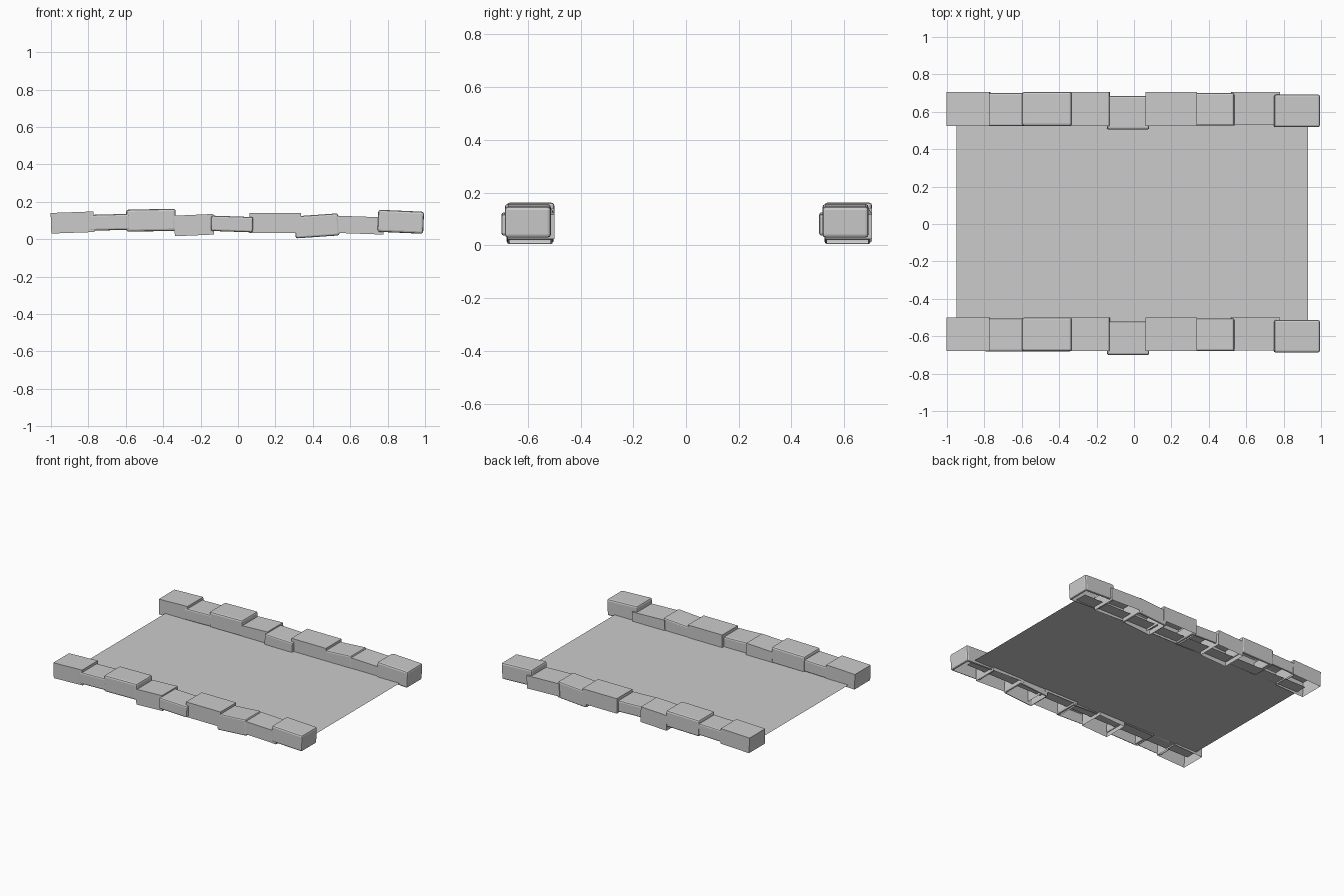
import bpy, bmesh
from math import radians
from mathutils import Matrix, Vector

cube = bpy.data.objects.get("Cube")
if cube:
    bpy.data.objects.remove(cube, do_unlink=True)

stone = bpy.data.materials.new("pale_grey_stone")
stone.use_nodes = True
grey = (0.6, 0.6, 0.6, 1)
stone.diffuse_color = grey
stone.node_tree.nodes["Principled BSDF"].inputs["Base Color"].default_value = grey


def finish(name, bm, place):
    mesh = bpy.data.meshes.new(name)
    bm.to_mesh(mesh)
    bm.free()
    mesh.materials.append(stone)
    obj = bpy.data.objects.new(name, mesh)
    obj.matrix_world = place
    bpy.context.collection.objects.link(obj)


def curb_block(name, centre, size, tilt, bevel):
    """Tilted box without an underside, optionally with chamfered edges."""
    bm = bmesh.new()
    bmesh.ops.create_cube(bm, size=1)
    bmesh.ops.scale(bm, vec=size, verts=bm.verts)
    if bevel:
        bmesh.ops.bevel(bm, geom=bm.edges[:], offset=bevel, segments=2,
                        profile=0.5, affect='EDGES')
    bm.normal_update()
    low = min(bm.faces, key=lambda f: f.calc_center_median().z)
    bmesh.ops.delete(bm, geom=[low], context='FACES')
    finish(name, bm, Matrix.Translation(centre) @ Matrix.Rotation(radians(-tilt), 4, 'Y'))


# Curb stones: centre x, centre z, length, height, tilt, centre y, depth, bevel
stones = [
    (-0.885, 0.089, 0.23, 0.11, 2, -0.59, 0.18, 0),
    (-0.688, 0.09, 0.22, 0.085, 1.5, -0.593, 0.178, 0.01),
    (-0.465, 0.101, 0.265, 0.118, 1, -0.59, 0.182, 0.012),
    (-0.235, 0.075, 0.21, 0.11, 2.5, -0.59, 0.18, 0),
    (-0.032, 0.081, 0.225, 0.082, -2, -0.61, 0.18, 0.01),
    (0.198, 0.087, 0.275, 0.108, 0, -0.59, 0.18, 0),
    (0.422, 0.071, 0.235, 0.118, 4, -0.592, 0.175, 0.01),
    (0.65, 0.075, 0.26, 0.092, -2, -0.588, 0.178, 0),
    (0.87, 0.093, 0.245, 0.118, -2.5, -0.6, 0.175, 0.012),
]
for side, shift in (("front", 0), ("back", 1.205)):
    for i, (x, z, length, height, tilt, y, depth, bevel) in enumerate(stones):
        curb_block(f"{side}_curb_stone_{i + 1}", Vector((x, y + shift, z)),
                   (length, depth, height), tilt, bevel)

# Flat path between the curbs, tucked under both rows
bm = bmesh.new()
bmesh.ops.create_grid(bm, x_segments=1, y_segments=1, size=0.5)
bmesh.ops.scale(bm, vec=(1.88, 1.2, 1), verts=bm.verts)
finish("path_surface", bm, Matrix.Translation((-0.01, 0.01, 0.05)))
